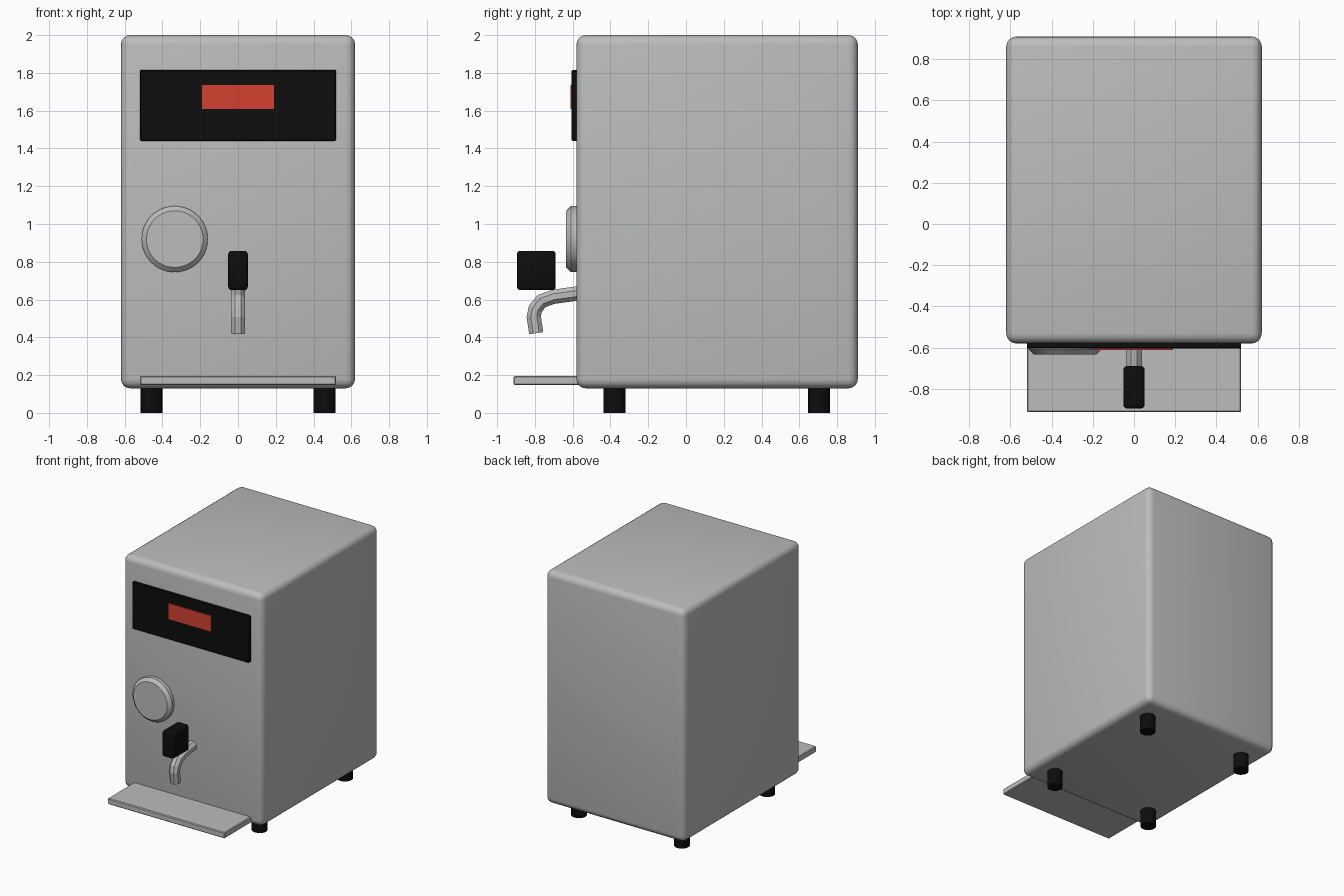
import bpy, bmesh, math
from mathutils import Vector

if "Cube" in bpy.data.objects:
    bpy.data.objects.remove(bpy.data.objects["Cube"])


def material(name, rgb):
    m = bpy.data.materials.new(name)
    m.diffuse_color = (*rgb, 1)
    m.use_nodes = True
    m.node_tree.nodes["Principled BSDF"].inputs["Base Color"].default_value = m.diffuse_color
    return m


STEEL = material("brushed steel", (0.50, 0.505, 0.515))
BLACK = material("black plastic", (0.004, 0.004, 0.004))
RED = material("red display", (0.65, 0.055, 0.03))


def finish(name, bm, mat, smooth=None):
    bmesh.ops.recalc_face_normals(bm, faces=bm.faces)
    me = bpy.data.meshes.new(name)
    bm.to_mesh(me)
    bm.free()
    me.materials.append(mat)
    ob = bpy.data.objects.new(name, me)
    bpy.context.collection.objects.link(ob)
    if smooth:
        bpy.ops.object.select_all(action='DESELECT')
        ob.select_set(True)
        bpy.context.view_layer.objects.active = ob
        bpy.ops.object.shade_smooth_by_angle(angle=math.radians(smooth))
    return ob


def box(name, x, y, z, mat, bevel=0, segments=1, smooth=None):
    bm = bmesh.new()
    bmesh.ops.create_cube(bm, size=1)
    for v in bm.verts:
        v.co = [lo + (c + 0.5) * (hi - lo) for c, (lo, hi) in zip(v.co, (x, y, z))]
    if bevel:
        bmesh.ops.bevel(bm, geom=bm.edges[:], offset=bevel, segments=segments,
                        profile=0.5, affect='EDGES')
    return finish(name, bm, mat, smooth)


def loft(name, rings, mat, smooth=None):
    """Skin a list of rings (each a list of points) and cap both ends."""
    bm = bmesh.new()
    rows = [[bm.verts.new(p) for p in ring] for ring in rings]
    n = len(rows[0])
    for a, b in zip(rows, rows[1:]):
        for i in range(n):
            j = (i + 1) % n
            bm.faces.new((a[i], a[j], b[j], b[i]))
    bm.faces.new(rows[0])
    bm.faces.new(rows[-1])
    return finish(name, bm, mat, smooth)


def circle(centre, u, v, r, n, turn=0.0):
    angles = [2 * math.pi * (i + turn) / n for i in range(n)]
    return [Vector(centre) + r * (math.cos(a) * u + math.sin(a) * v) for a in angles]


X, Y, Z = Vector((1, 0, 0)), Vector((0, 1, 0)), Vector((0, 0, 1))

# Casing, control panel, display and drip tray
box("casing", (-0.62, 0.62), (-0.58, 0.91), (0.13, 2.0), STEEL, 0.05, 4, 40)
box("control_panel", (-0.52, 0.52), (-0.605, -0.57), (1.44, 1.815), BLACK, 0.006)
box("display", (-0.19, 0.19), (-0.612, -0.60), (1.608, 1.735), RED)
box("drip_tray", (-0.52, 0.52), (-0.913, -0.56), (0.148, 0.196), STEEL, 0.006)

# Round dial with a chamfered front rim
dial = [(-0.57, 0.175), (-0.61, 0.175), (-0.634, 0.15)]
loft("dial", [circle((-0.335, y, 0.92), X, Z, r, 48) for y, r in dial], STEEL, 30)

# Bent spout, swept as an octagonal tube
path = [Vector((0, y, z)) for y, z in
        [(-0.56, 0.634), (-0.70, 0.615), (-0.765, 0.592), (-0.798, 0.55),
         (-0.806, 0.51), (-0.793, 0.422)]]
rings = []
for i, p in enumerate(path):
    t = (path[min(i + 1, len(path) - 1)] - path[max(i - 1, 0)]).normalized()
    rings.append(circle(p, X, t.cross(X), 0.041, 8, 0.5))
loft("spout", rings, STEEL)

# Tap lever
box("tap_lever", (-0.052, 0.052), (-0.895, -0.69), (0.65, 0.858), BLACK, 0.018, 3, 40)

# Feet
for side, x in (("left", -0.457), ("right", 0.457)):
    for end, y in (("front", -0.378), ("back", 0.705)):
        loft(f"{end}_{side}_foot",
             [circle((x, y, z), X, Y, 0.058, 24) for z in (0, 0.15)], BLACK, 30)
